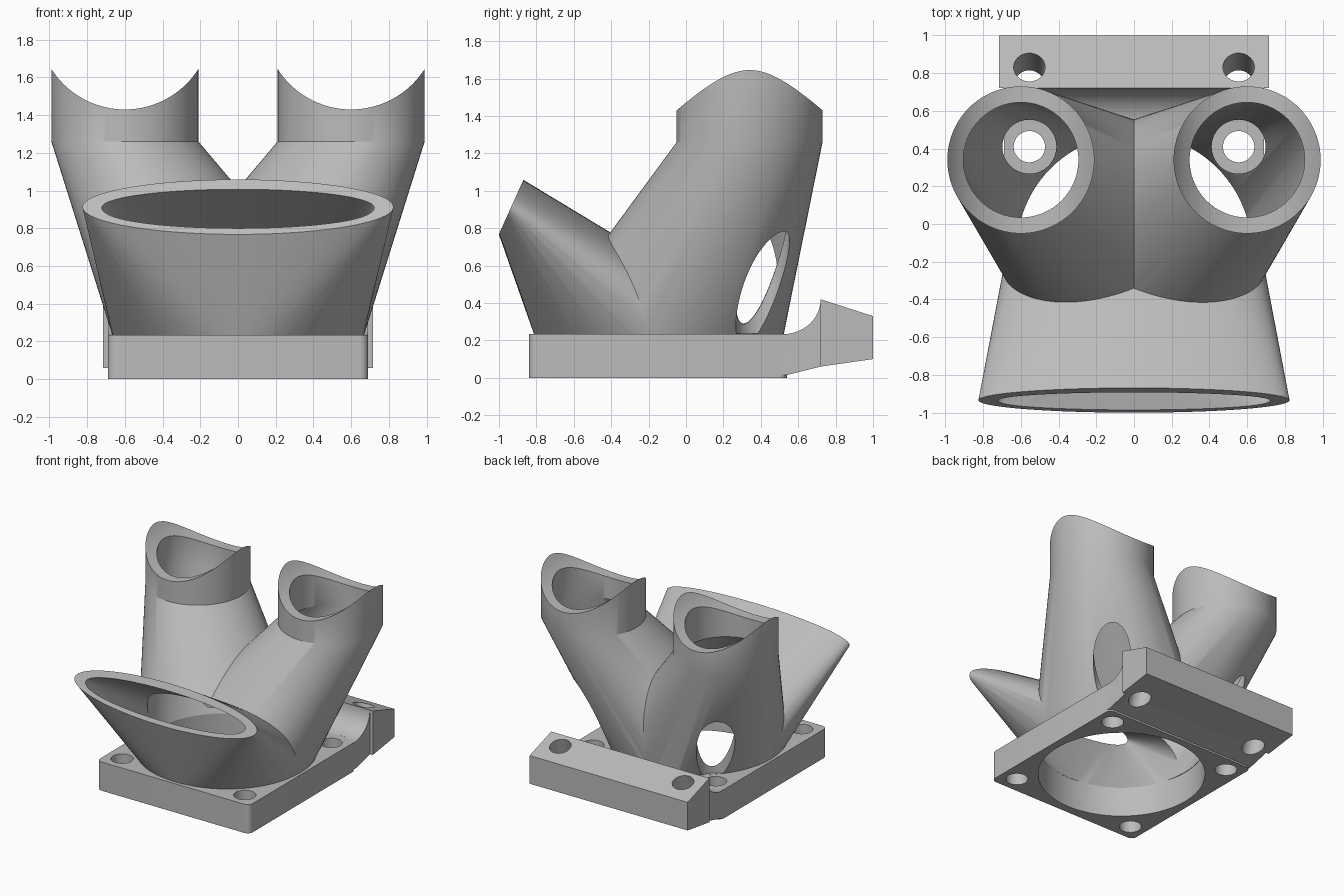
import bpy, bmesh, math
from mathutils import Vector

if "Cube" in bpy.data.objects:
    bpy.data.objects.remove(bpy.data.objects["Cube"])

SIDES = 96
BASE = (0, -0.145)        # centre of the round bore
PLATE_TOP = 0.235

grey = bpy.data.materials.new("matte_grey")
grey.use_nodes = True
grey.diffuse_color = (0.5, 0.5, 0.5, 1)
grey.node_tree.nodes["Principled BSDF"].inputs["Base Color"].default_value = (0.5, 0.5, 0.5, 1)


def finish(name, bm):
    bmesh.ops.recalc_face_normals(bm, faces=bm.faces[:])
    mesh = bpy.data.meshes.new(name)
    bm.to_mesh(mesh)
    bm.free()
    mesh.materials.append(grey)
    obj = bpy.data.objects.new(name, mesh)
    bpy.context.collection.objects.link(obj)
    return obj


def ring(centre, u, v):
    """Points of an ellipse with half axes u and v."""
    angles = [2 * math.pi * i / SIDES for i in range(SIDES)]
    return [Vector(centre) + Vector(u) * math.cos(a) + Vector(v) * math.sin(a) for a in angles]


def flat_ring(x, y, z, r):
    return ring((x, y, z), (r, 0, 0), (0, r, 0))


def loft(name, rings):
    bm = bmesh.new()
    loops = [[bm.verts.new(p) for p in pts] for pts in rings]
    for low, high in zip(loops, loops[1:]):
        for i in range(len(low)):
            j = (i + 1) % len(low)
            bm.faces.new((low[i], low[j], high[j], high[i]))
    bm.faces.new(loops[0])
    bm.faces.new(loops[-1])
    return finish(name, bm)


def hull(name, rings):
    bm = bmesh.new()
    for pts in rings:
        for p in pts:
            bm.verts.new(p)
    bmesh.ops.convex_hull(bm, input=bm.verts[:])
    loose = [v for v in bm.verts if not v.link_faces]
    bmesh.ops.delete(bm, geom=loose, context='VERTS')
    return finish(name, bm)


def cylinder(name, x, y, z0, z1, r):
    return loft(name, [flat_ring(x, y, z0, r), flat_ring(x, y, z1, r)])


def side_profile(name, points, half_width):
    """Extrude a (y, z) outline across x."""
    return loft(name, [[Vector((x, y, z)) for y, z in points] for x in (-half_width, half_width)])


def combine(target, tool, operation):
    mod = target.modifiers.new(operation, 'BOOLEAN')
    mod.operation = operation
    mod.solver = 'EXACT'
    mod.object = tool
    bpy.context.view_layer.objects.active = target
    bpy.ops.object.modifier_apply(modifier=mod.name)
    bpy.data.objects.remove(tool)


# Base plate with rounded corners
bm = bmesh.new()
bmesh.ops.create_cube(bm, size=1)
for v in bm.verts:
    v.co = Vector((v.co.x * 1.38, v.co.y * 1.38 - 0.15, (v.co.z + 0.5) * PLATE_TOP))
upright = [e for e in bm.edges if abs(e.verts[0].co.z - e.verts[1].co.z) > 0.1]
bmesh.ops.bevel(bm, geom=upright, offset=0.045, segments=6, affect='EDGES', profile=0.5)
body = finish("duct_body", bm)

# Rear mounting bar and the curved web that joins it to the plate
sweep = [math.pi / 2 * i / 12 for i in range(13)]
web = [(0.45, 0.015), (0.54, 0.015), (0.72, 0.06), (0.75, 0.07), (0.75, 0.4)]
web += [(0.52 + 0.2 * math.sin(a), 0.42 - 0.186 * math.cos(a)) for a in reversed(sweep)]
web += [(0.45, 0.2)]
bar = [(0.72, 0.06), (1, 0.1), (1, 0.33), (0.72, 0.42)]
combine(body, side_profile("rear_web", web, 0.689), 'UNION')
combine(body, side_profile("rear_bar", bar, 0.715), 'UNION')

# Round collar on the plate
combine(body, cylinder("collar", *BASE, 0.1, 0.275, 0.668), 'UNION')


def round_duct(name, side, base_r, top_r, top_z, base_z):
    x = side * 0.6
    return loft(name, [flat_ring(*BASE, base_z, base_r),
                       flat_ring(x, 0.34, 1.26, top_r),
                       flat_ring(x, 0.34, top_z, top_r)])


def front_duct(name, base_r, half_x, half_h, reach, base_z):
    out = Vector((0, -0.91, 0.41)) * reach
    mouth = ring(Vector((0, -0.935, 0.913)) + out, (half_x, 0, 0), Vector((0, 0.41, 0.91)) * half_h)
    return hull(name, [flat_ring(*BASE, base_z, base_r), mouth])


# Outer duct shells
for side in (-1, 1):
    combine(body, round_duct("round_duct", side, 0.665 + side * 0.001, 0.39, 1.65, 0.225), 'UNION')
combine(body, front_duct("front_duct", 0.663, 0.825, 0.16, 0, 0.22), 'UNION')

# Hollow the bore and the three ducts
combine(body, cylinder("bore", *BASE, -0.1, 0.25, 0.625), 'DIFFERENCE')
for side in (-1, 1):
    combine(body, round_duct("round_passage", side, 0.618 + side * 0.001, 0.305, 2, 0.235), 'DIFFERENCE')
combine(body, front_duct("front_passage", 0.615, 0.725, 0.105, 0.02, 0.23), 'DIFFERENCE')

for side in (-1, 1):
    # Saddle cut across the tube tops
    saddle = loft("saddle", [ring((side * 0.6, y, 1.891), (0.461, 0, 0), (0, 0, 0.461)) for y in (-0.3, 1)])
    combine(body, saddle, 'DIFFERENCE')
    # Screw access through the rear duct wall
    combine(body, cylinder("access", side * 0.555, 0.41, PLATE_TOP + 0.001, 1.1, 0.143), 'DIFFERENCE')
    # Plate screw holes
    for y in (-0.705, 0.41):
        combine(body, cylinder("screw_hole", side * 0.555, y, -0.1, 0.26, 0.083), 'DIFFERENCE')
    # Slanted holes in the rear bar
    slanted = loft("bar_hole", [flat_ring(side * 0.555, 0.83 + (z - 0.38) * 0.32, z, 0.083) for z in (-0.1, 0.6)])
    combine(body, slanted, 'DIFFERENCE')

# Smooth shading with sharp edges kept
bpy.ops.object.select_all(action='DESELECT')
body.select_set(True)
bpy.context.view_layer.objects.active = body
bpy.ops.object.shade_smooth_by_angle(angle=math.radians(28))
